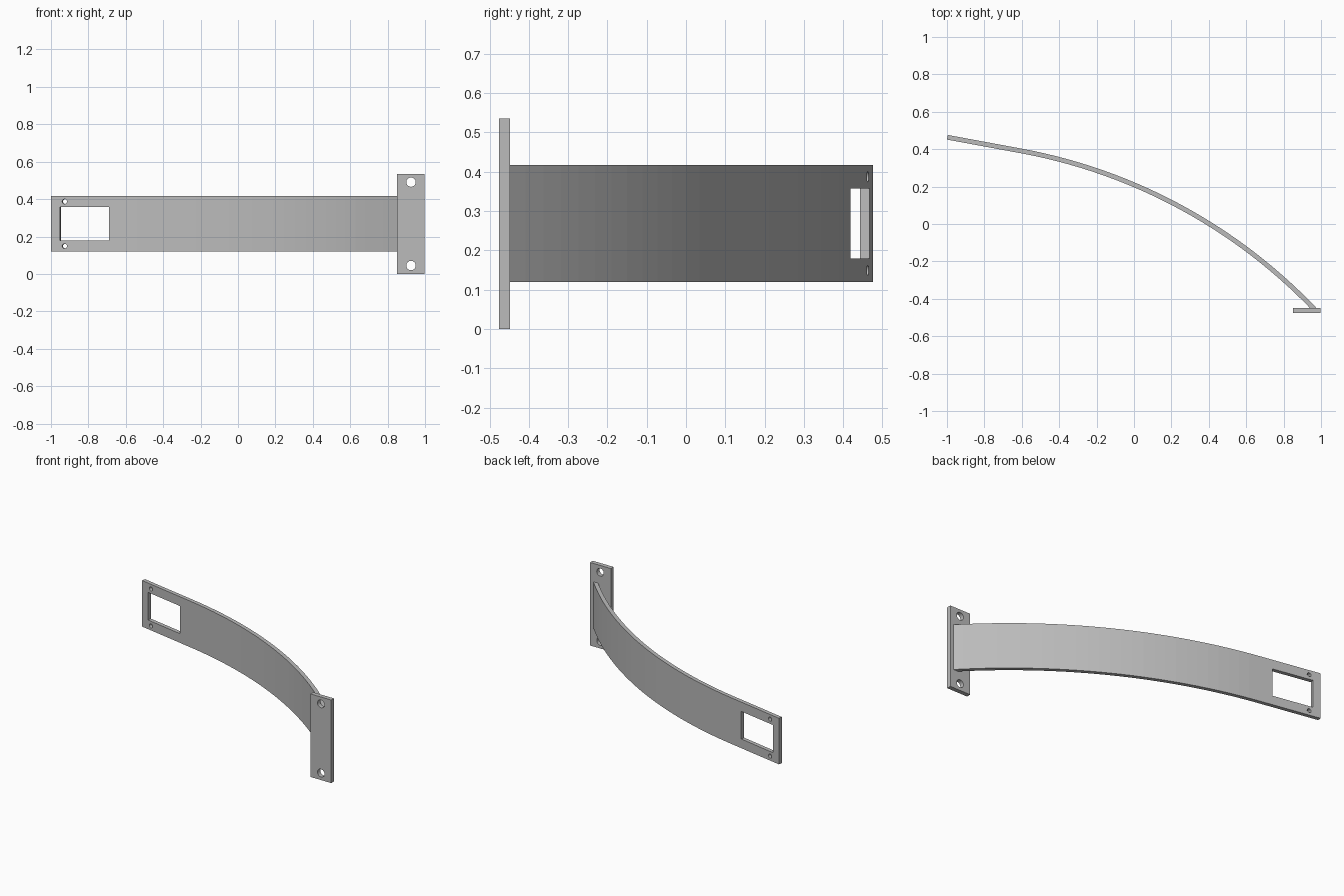
import bpy
import bmesh
from math import sin, cos, radians, pi
from mathutils import Matrix, Vector

old = bpy.data.objects.get("Cube")
if old:
    bpy.data.objects.remove(old, do_unlink=True)

MID_Z = 0.268            # height of the symmetry plane
TILT = radians(10.5)     # slope of the straight end of the arm
END = radians(46.5)      # slope where the arm meets the plate
RADIUS = 2.895
HALF_T = 0.0125          # half thickness of the arm
BEND = Vector((-0.6, 0.39))

grey = bpy.data.materials.new("plain grey")
grey.use_nodes = True
colour = (0.5, 0.5, 0.5, 1)
grey.diffuse_color = colour
grey.node_tree.nodes["Principled BSDF"].inputs["Base Color"].default_value = colour


def make_object(name, bm):
    bmesh.ops.recalc_face_normals(bm, faces=bm.faces)
    mesh = bpy.data.meshes.new(name)
    bm.to_mesh(mesh)
    bm.free()
    mesh.materials.append(grey)
    obj = bpy.data.objects.new(name, mesh)
    bpy.context.collection.objects.link(obj)
    return obj


def box(name, centre, size, angle=0):
    bm = bmesh.new()
    bmesh.ops.create_cube(bm, size=1)
    bm.transform(Matrix.Translation(centre) @ Matrix.Rotation(angle, 4, 'Z')
                 @ Matrix.Diagonal((*size, 1)))
    return make_object(name, bm)


def pin(name, centre, radius, angle=0):
    """Round cutter lying along y, turned about z."""
    bm = bmesh.new()
    bmesh.ops.create_cone(bm, cap_ends=True, segments=32, radius1=radius,
                          radius2=radius, depth=0.2)
    bm.transform(Matrix.Translation(centre) @ Matrix.Rotation(angle, 4, 'Z')
                 @ Matrix.Rotation(pi / 2, 4, 'X'))
    return make_object(name, bm)


def cut(target, cutter):
    cutter.hide_render = True
    mod = target.modifiers.new("cut", 'BOOLEAN')
    mod.operation = 'DIFFERENCE'
    mod.solver = 'EXACT'
    mod.object = cutter
    bpy.context.view_layer.objects.active = target
    bpy.ops.object.modifier_apply(modifier=mod.name)
    bpy.data.objects.remove(cutter, do_unlink=True)


def straight_y(x):
    return BEND.y - (x - BEND.x) * sin(TILT) / cos(TILT)


# Curved arm: straight end, then one arc, offset to both sides and extruded
path = [(Vector((-0.9977, straight_y(-0.9977))), TILT)]
STEPS = 28
for i in range(STEPS + 1):
    a = TILT + (END - TILT) * i / STEPS
    path.append((BEND + RADIUS * Vector((sin(a) - sin(TILT), cos(a) - cos(TILT))), a))

back = [p + HALF_T * Vector((sin(a), cos(a))) for p, a in path]
front = [p - HALF_T * Vector((sin(a), cos(a))) for p, a in path]
bm = bmesh.new()
outline = bm.faces.new([bm.verts.new((p.x, p.y, 0.12)) for p in back + front[::-1]])
extruded = bmesh.ops.extrude_face_region(bm, geom=[outline])
bmesh.ops.translate(bm, vec=(0, 0, 0.297),
                    verts=[v for v in extruded["geom"] if isinstance(v, bmesh.types.BMVert)])
arm = make_object("curved_arm", bm)

# Rectangular window and two small screw holes in the straight end
cut(arm, box("window_cutter", (-0.819, straight_y(-0.819), MID_Z),
             (0.266, 0.2, 0.178), -TILT))
for side in (-1, 1):
    cut(arm, pin("screw_cutter", (-0.925, straight_y(-0.925), MID_Z + side * 0.119),
                 0.013, -TILT))

# Mounting plate with two bolt holes
plate = box("mounting_plate", (0.924, -0.462, 0.2675), (0.148, 0.028, 0.535))
for side in (-1, 1):
    cut(plate, pin("bolt_cutter", (0.925, -0.462, MID_Z + side * 0.223), 0.025))
